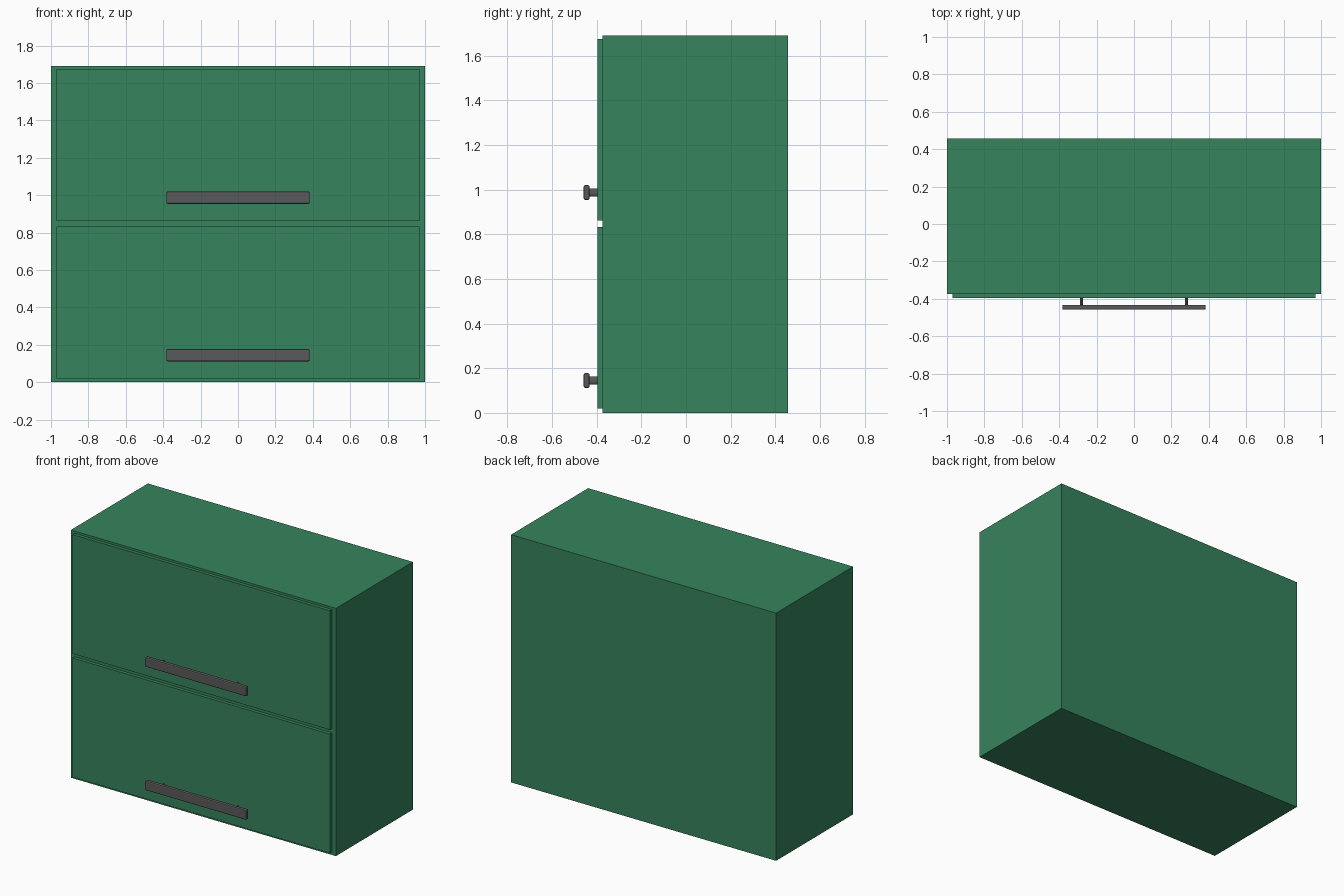
import bpy
from math import radians

cube = bpy.data.objects.get("Cube")
if cube:
    bpy.data.objects.remove(cube, do_unlink=True)


def material(name, rgb):
    mat = bpy.data.materials.new(name)
    mat.use_nodes = True
    mat.diffuse_color = (*rgb, 1)
    mat.node_tree.nodes["Principled BSDF"].inputs["Base Color"].default_value = (*rgb, 1)
    return mat


green = material("cabinet green", (0.037, 0.227, 0.109))
grey = material("handle grey", (0.1, 0.1, 0.1))


def finish(name, mat):
    obj = bpy.context.object
    obj.name = name
    bpy.ops.object.transform_apply(location=False, rotation=True, scale=True)
    obj.data.materials.append(mat)
    return obj


def box(name, mat, x, y, z):
    """Box spanning the (low, high) pair on each axis."""
    spans = (x, y, z)
    bpy.ops.mesh.primitive_cube_add(size=1, location=[(a + b) / 2 for a, b in spans])
    bpy.context.object.scale = [b - a for a, b in spans]
    return finish(name, mat)


# Cabinet body
box("cabinet_body", green, (-1, 1), (-0.373, 0.457), (0, 1.69))

# Two stacked fronts, each with a bar handle on two posts
for level, bottom in (("lower", 0.02), ("upper", 0.862)):
    box(level + "_front", green, (-0.97, 0.97), (-0.396, -0.373), (bottom, bottom + 0.813))

    grip_z = bottom + 0.125
    grip = box(level + "_handle_bar", grey, (-0.383, 0.383), (-0.458, -0.432),
               (grip_z - 0.033, grip_z + 0.033))
    bevel = grip.modifiers.new("soft edges", "BEVEL")
    bevel.width = 0.007
    bevel.segments = 2

    for side, x in (("right", -0.28), ("left", 0.28)):
        bpy.ops.mesh.primitive_cylinder_add(vertices=16, radius=1, depth=0.044,
                                            location=(x, -0.415, grip_z))
        post = bpy.context.object
        post.rotation_euler.x = radians(90)
        post.scale = (0.008, 0.018, 1)
        finish(level + "_handle_post_" + side, grey)
        bpy.ops.object.shade_smooth_by_angle(angle=radians(40))
